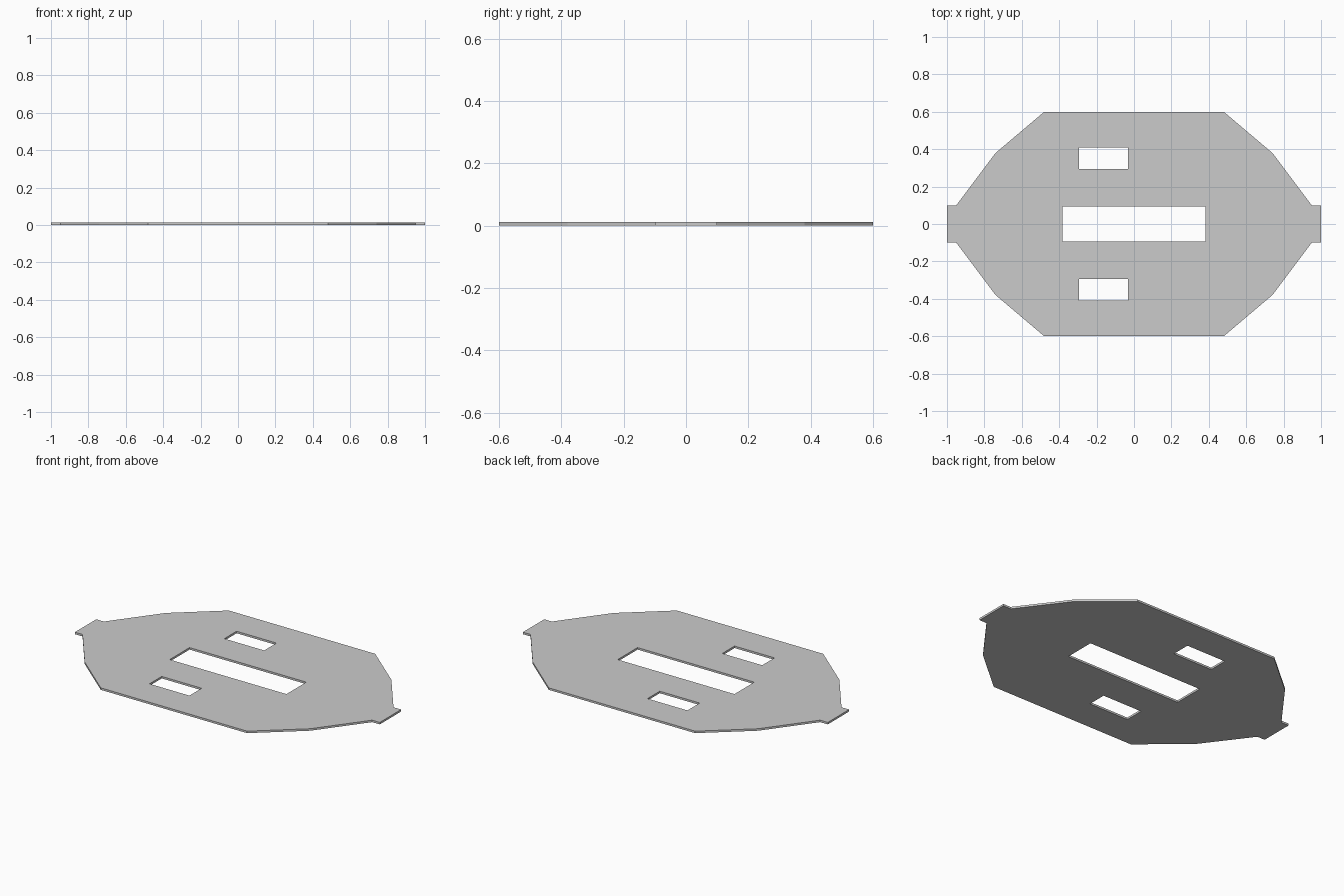
import bpy, bmesh

if "Cube" in bpy.data.objects:
    bpy.data.objects.remove(bpy.data.objects["Cube"])

THICKNESS = 0.012

# Quarter outline of the plate, from right tab to top edge
quarter = [(1.0, 0.10), (0.95, 0.10), (0.74, 0.38), (0.48, 0.60)]
outline = quarter + [(-x, y) for x, y in reversed(quarter)]
outline += [(-x, -y) for x, y in outline]


def rect(x0, x1, y0, y1):
    return [(x0, y0), (x1, y0), (x1, y1), (x0, y1)]


# Centre slot and the two small windows
slots = [
    rect(-0.383, 0.383, -0.093, 0.093),
    rect(-0.295, -0.033, 0.293, 0.408),
    rect(-0.295, -0.033, -0.408, -0.293),
]

# Fill the outline around the slots
bm = bmesh.new()
edges = []
for loop in [outline] + slots:
    verts = [bm.verts.new((x, y, 0)) for x, y in loop]
    edges += [bm.edges.new((verts[i - 1], verts[i])) for i in range(len(verts))]
bmesh.ops.triangle_fill(bm, edges=edges, use_beauty=True, normal=(0, 0, 1))

# Thicken into a plate
result = bmesh.ops.extrude_face_region(bm, geom=bm.faces[:], use_keep_orig=True)
top = [g for g in result["geom"] if isinstance(g, bmesh.types.BMVert)]
bmesh.ops.translate(bm, verts=top, vec=(0, 0, THICKNESS))
bmesh.ops.recalc_face_normals(bm, faces=bm.faces[:])

mesh = bpy.data.meshes.new("slotted_plate")
bm.to_mesh(mesh)
bm.free()
plate = bpy.data.objects.new("slotted_plate", mesh)
bpy.context.collection.objects.link(plate)
